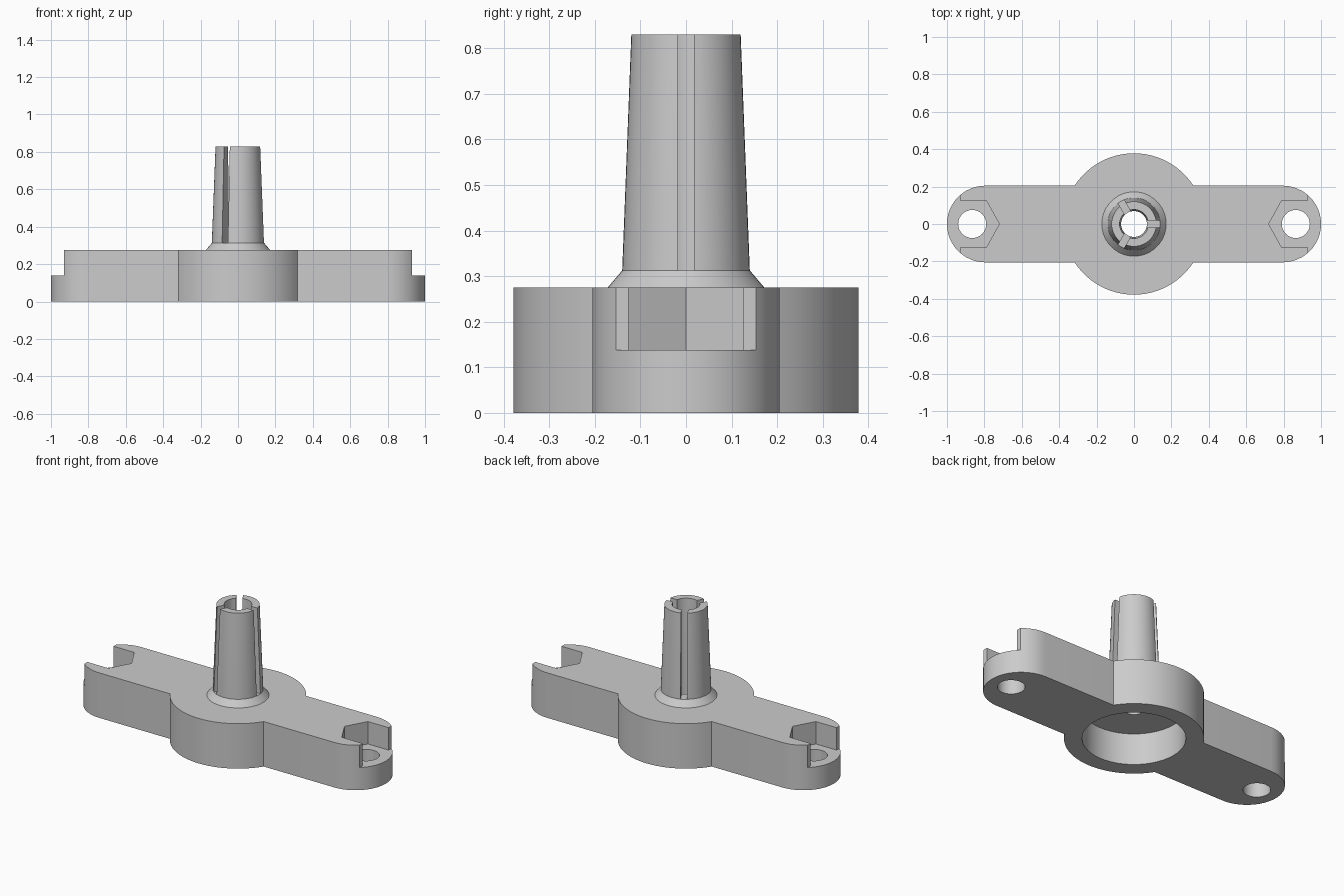
import bpy, bmesh
from math import asin, cos, sin, pi, radians
from mathutils import Matrix

if "Cube" in bpy.data.objects:
    bpy.data.objects.remove(bpy.data.objects["Cube"], do_unlink=True)

grey = bpy.data.materials.new("plain grey")
grey.use_nodes = True
COLOUR = (0.6, 0.6, 0.6, 1)
grey.diffuse_color = COLOUR
grey.node_tree.nodes["Principled BSDF"].inputs["Base Color"].default_value = COLOUR


def finish(name, bm):
    bmesh.ops.recalc_face_normals(bm, faces=bm.faces)
    mesh = bpy.data.meshes.new(name)
    bm.to_mesh(mesh)
    bm.free()
    mesh.materials.append(grey)
    obj = bpy.data.objects.new(name, mesh)
    bpy.context.collection.objects.link(obj)
    return obj


def prism(name, outline, low, high):
    bm = bmesh.new()
    face = bm.faces.new([bm.verts.new((x, y, low)) for x, y in outline])
    grown = bmesh.ops.extrude_face_region(bm, geom=[face])["geom"]
    top = [v for v in grown if isinstance(v, bmesh.types.BMVert)]
    bmesh.ops.translate(bm, verts=top, vec=(0, 0, high - low))
    return finish(name, bm)


def lathe(name, profile, sides=48):
    # Closed solid of revolution from (radius, height) pairs
    bm = bmesh.new()
    rings = [[bm.verts.new((r * cos(2 * pi * i / sides), r * sin(2 * pi * i / sides), z))
              for i in range(sides)] for r, z in profile]
    for a, b in zip(rings, rings[1:]):
        for i in range(sides):
            j = (i + 1) % sides
            bm.faces.new((a[i], a[j], b[j], b[i]))
    bm.faces.new(rings[0])
    bm.faces.new(rings[-1])
    return finish(name, bm)


def arc(cx, radius, start, end, steps=24):
    angles = [start + (end - start) * i / steps for i in range(steps + 1)]
    return [(cx + radius * cos(a), radius * sin(a)) for a in angles]


def combine(target, tool, operation):
    mod = target.modifiers.new("shape", "BOOLEAN")
    mod.operation = operation
    mod.solver = "EXACT"
    mod.object = tool
    bpy.context.view_layer.objects.active = target
    bpy.ops.object.modifier_apply(modifier=mod.name)
    bpy.data.objects.remove(tool, do_unlink=True)


# Flat bar with rounded ends and a round middle
HALF, HUB, END, TOP = 0.205, 0.378, 0.795, 0.275
meet = asin(HALF / HUB)
outline = (arc(END, HALF, -pi / 2, pi / 2) + arc(0, HUB, meet, pi - meet)
           + arc(-END, HALF, pi / 2, 3 * pi / 2) + arc(0, HUB, pi + meet, 2 * pi - meet))
body = prism("mounting_base", outline, 0, TOP)

# Tapered post on a conical collar
post = lathe("post", [(0.14, 0.2), (0.14, 0.313), (0.12, 0.83)])
collar = lathe("collar", [(0.172, 0.2), (0.172, TOP), (0.138, 0.315)])
combine(post, collar, "UNION")

# Three slots down the post
for k in range(3):
    slot = prism("slot_cutter", [(0, -0.018), (0.3, -0.018), (0.3, 0.018), (0, 0.018)], 0.312, 1)
    slot.data.transform(Matrix.Rotation(radians(120 * k), 4, "Z"))
    combine(post, slot, "DIFFERENCE")
combine(body, post, "UNION")

# Centre bore and round recess underneath
combine(body, lathe("bore_cutter", [(0.069, 0.1), (0.069, 0.312), (0.078, 0.9)]), "DIFFERENCE")
combine(body, lathe("recess_cutter", [(0.28, -0.1), (0.28, 0.19)], 64), "DIFFERENCE")

# Open nut pocket and screw hole at each end
half_pocket = [(0.79, 0.126), (0.93, 0.126), (0.93, 0.25), (1.1, 0.25)]
pocket = [(0.72, 0)] + half_pocket + [(x, -y) for x, y in reversed(half_pocket)]
for side in (1, -1):
    combine(body, prism("pocket_cutter", [(side * x, y) for x, y in pocket], 0.138, 0.5), "DIFFERENCE")
    combine(body, prism("hole_cutter", arc(side * 0.865, 0.075, 0, 2 * pi * 31 / 32, 31), -0.1, 0.4), "DIFFERENCE")

# Smooth the curved walls and keep the edges crisp
bpy.ops.object.select_all(action="DESELECT")
body.select_set(True)
bpy.context.view_layer.objects.active = body
bpy.ops.object.shade_smooth_by_angle(angle=radians(25))
